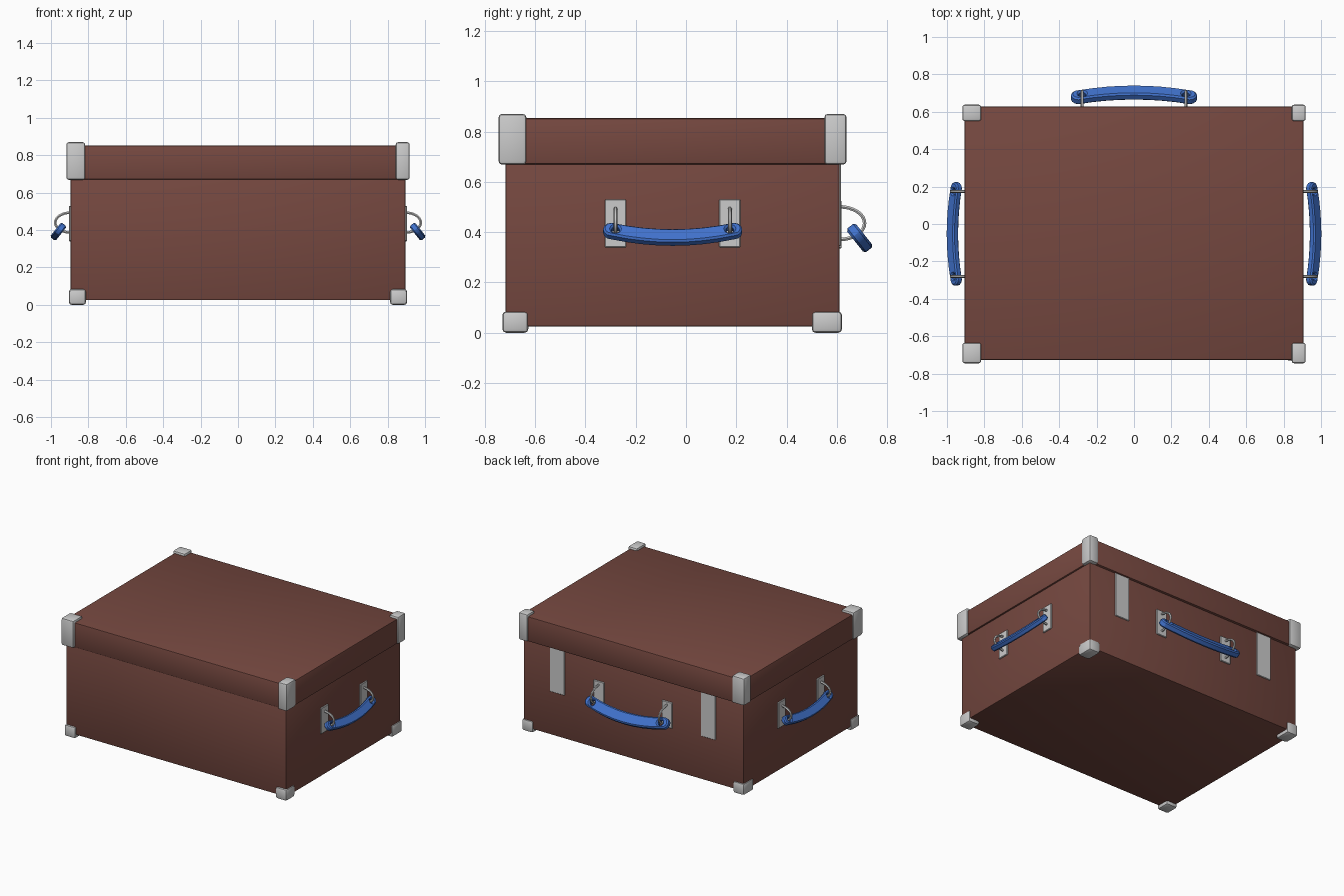
import bpy, bmesh
from math import sin, cos, pi, radians
from mathutils import Matrix, Vector

if "Cube" in bpy.data.objects:
    bpy.data.objects.remove(bpy.data.objects["Cube"])


def material(name, rgb):
    m = bpy.data.materials.new(name)
    m.diffuse_color = (*rgb, 1)
    m.use_nodes = True
    m.node_tree.nodes["Principled BSDF"].inputs["Base Color"].default_value = m.diffuse_color
    return m


BROWN = material("brown_leather", (0.18, 0.065, 0.051))
BLUE = material("blue_grip", (0.053, 0.17, 0.61))


def finish(obj, mat=None):
    if mat:
        obj.data.materials.append(mat)
    bpy.ops.object.select_all(action='DESELECT')
    obj.select_set(True)
    bpy.context.view_layer.objects.active = obj
    bpy.ops.object.shade_smooth_by_angle(angle=radians(30))
    return obj


def box(name, lo, hi, bevel=0.0, segments=2, mat=None, place=Matrix()):
    """Bevelled box between two corner points."""
    lo, hi = Vector(lo), Vector(hi)
    bm = bmesh.new()
    bmesh.ops.create_cube(bm, size=1)
    bmesh.ops.scale(bm, vec=hi - lo, verts=bm.verts)
    bmesh.ops.translate(bm, vec=(lo + hi) / 2, verts=bm.verts)
    if bevel:
        bmesh.ops.bevel(bm, geom=bm.edges[:], offset=bevel, segments=segments,
                        profile=0.5, affect='EDGES')
    mesh = bpy.data.meshes.new(name)
    bm.to_mesh(mesh)
    bm.free()
    obj = bpy.data.objects.new(name, mesh)
    bpy.context.collection.objects.link(obj)
    obj.matrix_world = place
    return finish(obj, mat)


def curve_part(name, loops, place, mat=None, dims='2D', **settings):
    """Poly curve turned into a mesh; loops are (points, closed)."""
    cu = bpy.data.curves.new(name, 'CURVE')
    cu.dimensions = dims
    for key, value in settings.items():
        setattr(cu, key, value)
    for pts, closed in loops:
        sp = cu.splines.new('POLY')
        sp.points.add(len(pts) - 1)
        for p, co in zip(sp.points, pts):
            p.co = (*co, 1)
        sp.use_cyclic_u = closed
    tmp = bpy.data.objects.new(name, cu)
    bpy.context.collection.objects.link(tmp)
    bpy.context.view_layer.update()
    mesh = bpy.data.meshes.new_from_object(tmp.evaluated_get(bpy.context.evaluated_depsgraph_get()))
    bpy.data.objects.remove(tmp)
    mesh.materials.clear()
    obj = bpy.data.objects.new(name, mesh)
    bpy.context.collection.objects.link(obj)
    obj.matrix_world = place
    return finish(obj, mat)


def grip_loops():
    """Bowed strap outline with rounded ends and two ring holes."""
    half, r, bow, n = 0.297, 0.04, 0.04, 8
    us = [half * (2 * i / n - 1) for i in range(n + 1)]
    mid = lambda u: r + bow * (1 - (u / half) ** 2)
    arc = [-pi / 2 + pi * i / 6 for i in range(7)]
    outline = [(u, mid(u) - r, 0) for u in us[1:-1]]
    outline += [(half + r * cos(a), r + r * sin(a), 0) for a in arc]
    outline += [(u, mid(u) + r, 0) for u in us[-2:0:-1]]
    outline += [(-half - r * cos(a), r - r * sin(a), 0) for a in arc]
    loops = [(outline, True)]
    for s in (-1, 1):
        loops.append(([(s * 0.277 + 0.02 * cos(-k * pi / 5), 0.044 + 0.02 * sin(-k * pi / 5), 0)
                       for k in range(10)], True))
    return loops


def handle_set(side, place, s):
    """Plates, rings and grip; local x along the wall, y outward, z up from ring centre."""
    for k, x in (("a", -0.277 * s), ("b", 0.277 * s)):
        box(f"{side}_handle_plate_{k}", (x - 0.042, -0.005, -0.1), (x + 0.042, 0.009, 0.09),
            0.003, 1, place=place)
        ring = [(x, 0.1 * s * sin(a), 0.065 * s * cos(a))
                for a in (pi * (i / 16) for i in range(17))]
        curve_part(f"{side}_handle_ring_{k}", [(ring, False)], place, dims='3D',
                   bevel_depth=0.008, bevel_resolution=1, use_fill_caps=True)
    # the grip hangs outward and down from the rings
    down, out = Vector((0, 0.62, -0.785)), Vector((0, 0.785, 0.62))
    frame = Matrix((Vector((1, 0, 0)), down, -out)).transposed().to_4x4()
    if frame.determinant() < 0:
        frame = Matrix((Vector((1, 0, 0)), down, out)).transposed().to_4x4()
    frame = Matrix.Translation((0, 0.043 * s, -0.012 * s)) @ frame @ Matrix.Scale(s, 4)
    curve_part(f"{side}_handle_grip", grip_loops(), place @ frame, BLUE, fill_mode='BOTH',
               extrude=0.014, bevel_depth=0.009, bevel_resolution=0, offset=-0.009)


# main case and overhanging lid
box("case_body", (-0.895, -0.717, 0.025), (0.895, 0.61, 0.70), 0.008, 2, BROWN)
box("lid", (-0.907, -0.727, 0.67), (0.907, 0.628, 0.853), 0.008, 2, BROWN)

# metal caps on the lid and base corners
for xn, sx in (("left", -1), ("right", 1)):
    for yn, back in (("front", False), ("back", True)):
        xi = 0.817 if sx < 0 else 0.843
        xs = sorted((sx * 0.918, sx * xi))
        ys = (0.55, 0.638) if back else (-0.745, -0.635)
        box(f"lid_corner_{yn}_{xn}", (xs[0], ys[0], 0.669), (xs[1], ys[1], 0.87), 0.013, 2)
        xs = sorted((sx * 0.904, sx * 0.813))
        ys = (0.5, 0.62) if back else (-0.73, -0.627)
        box(f"base_corner_{yn}_{xn}", (xs[0], ys[0], 0), (xs[1], ys[1], 0.085), 0.015, 2)

# latch plates under the lid on the back
for name, x in (("left", -0.61), ("right", 0.617)):
    box(f"latch_plate_{name}", (x - 0.06, 0.6, 0.345), (x + 0.06, 0.617, 0.672), 0.003, 1)

# three hanging handles
handle_set("back", Matrix.Translation((0, 0.61, 0.436)), 1.0)
handle_set("right", Matrix.Translation((0.895, -0.053, 0.44)) @ Matrix.Rotation(-pi / 2, 4, 'Z'), 0.82)
handle_set("left", Matrix.Translation((-0.895, -0.053, 0.44)) @ Matrix.Rotation(pi / 2, 4, 'Z'), 0.82)
